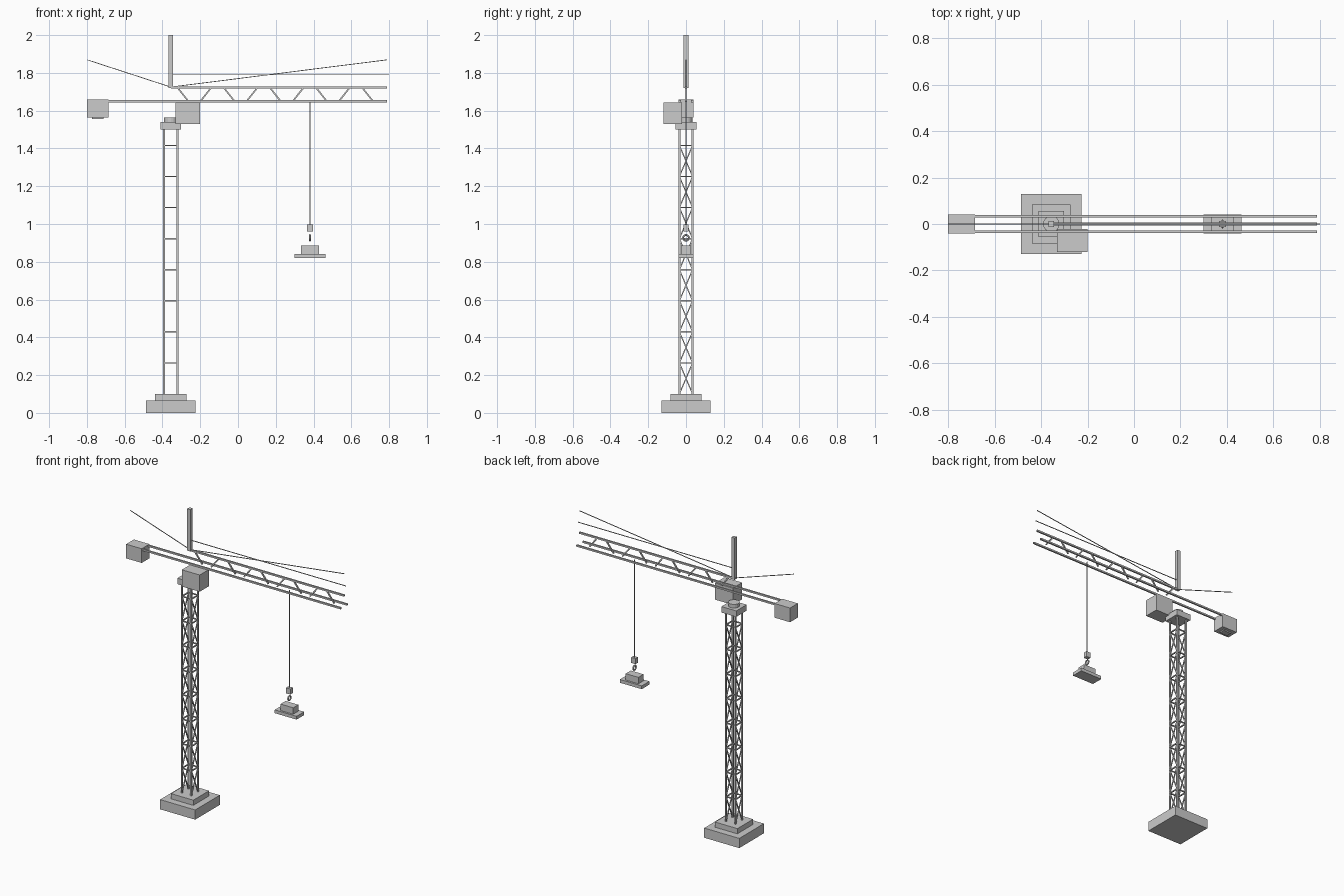
import bpy, bmesh, math
from mathutils import Vector, Matrix

if "Cube" in bpy.data.objects:
    bpy.data.objects.remove(bpy.data.objects["Cube"])

grey = bpy.data.materials.new("light_grey")
grey.diffuse_color = (0.6, 0.6, 0.6, 1)
grey.use_nodes = True
grey.node_tree.nodes["Principled BSDF"].inputs["Base Color"].default_value = grey.diffuse_color

CX = -0.356          # tower axis


def finish(name, bm):
    bmesh.ops.recalc_face_normals(bm, faces=bm.faces)
    me = bpy.data.meshes.new(name)
    bm.to_mesh(me)
    bm.free()
    me.materials.append(grey)
    ob = bpy.data.objects.new(name, me)
    bpy.context.collection.objects.link(ob)
    return ob


def box(name, x0, x1, y0, y1, z0, z1):
    bm = bmesh.new()
    m = Matrix.Translation(((x0 + x1) / 2, (y0 + y1) / 2, (z0 + z1) / 2))
    m = m @ Matrix.Diagonal((x1 - x0, y1 - y0, z1 - z0, 1))
    bmesh.ops.create_cube(bm, size=1, matrix=m)
    return finish(name, bm)


def beams(name, pairs, w):
    """Square bars of width w between pairs of points, as one object."""
    bm = bmesh.new()
    for a, b in pairs:
        a, b = Vector(a), Vector(b)
        d = b - a
        z = d.normalized()
        ref = Vector((0, 1, 0)) if abs(z.y) < 0.9 else Vector((1, 0, 0))
        x = ref.cross(z).normalized()
        rot = Matrix((x, z.cross(x), z)).transposed().to_4x4()
        m = Matrix.Translation((a + b) / 2) @ rot @ Matrix.Diagonal((w, w, d.length, 1))
        bmesh.ops.create_cube(bm, size=1, matrix=m)
    return finish(name, bm)


# Foundation
box("base_slab", CX - .13, CX + .13, -.13, .13, 0, .065)
box("base_plinth", CX - .083, CX + .083, -.083, .083, .065, .10)

# Tower: four legs, horizontal rings, crossed braces on the two x sides
H = 0.035
corners = [(CX - H, -H), (CX + H, -H), (CX + H, H), (CX - H, H)]
beams("tower_legs", [((x, y, .09), (x, y, 1.505)) for x, y in corners], .010)
STEP = 0.1645
rings, braces = [], []
for k in range(8):
    z0, z1 = .10 + k * STEP, .10 + (k + 1) * STEP
    for i in range(4):
        rings.append(((*corners[i], z1), (*corners[(i + 1) % 4], z1)))
    for x in (CX - H, CX + H):
        braces.append(((x, -H, z0), (x, H, z1)))
        braces.append(((x, H, z0), (x, -H, z1)))
beams("tower_rings", rings, .007)
beams("tower_braces", braces, .006)

# Tower head and turntable
box("tower_cap", CX - .055, CX + .055, -.055, .055, 1.50, 1.54)
bm = bmesh.new()
bmesh.ops.create_cone(bm, cap_ends=True, segments=16, radius1=.035, radius2=.035,
                      depth=.024, matrix=Matrix.Translation((CX, 0, 1.552)))
finish("turntable", bm)

# Cab and counterweight
box("cab", -.332, -.20, -.12, -.022, 1.53, 1.642)
box("counterweight", -.80, -.685, -.041, .041, 1.563, 1.658)
box("counterweight_foot", -.772, -.712, -.02, .02, 1.555, 1.563)

# Jib chords and zigzag bracing
beams("jib_lower_chords", [((-.80, y, 1.65), (.788, y, 1.65)) for y in (-.033, .033)], .011)
beams("jib_upper_chord", [((CX, 0, 1.723), (.788, 0, 1.723))], .011)
zigzag = []
for k in range(9):
    c, s = -.292 + k * .1222, .029 * (-1) ** k
    zigzag.append(((c - s, 0, 1.723), (c + s, 0, 1.65)))
beams("jib_braces", zigzag, .008)

# Mast and stay cables
box("mast", CX - .012, CX + .012, -.012, .012, 1.72, 2.0)
beams("stay_cables", [((-.798, 0, 1.869), (CX, 0, 1.725)),
                      ((CX, 0, 1.725), (.788, 0, 1.869)),
                      ((CX, 0, 1.79), (.80, 0, 1.79))], .004)

# Hoist cable, hook block and hook ring
HX = 0.381
beams("hoist_cable", [((HX, 0, .99), (HX, 0, 1.65))], .004)
box("hook_block", HX - .016, HX + .016, -.013, .013, .96, .997)
bm = bmesh.new()
N, M, R, r = 14, 6, .015, .005
grid = []
for i in range(N):
    a = 2 * math.pi * i / N
    row = []
    for j in range(M):
        b = 2 * math.pi * j / M
        q = R + r * math.cos(b)
        row.append(bm.verts.new((HX + r * math.sin(b), q * math.cos(a), .927 + q * math.sin(a))))
    grid.append(row)
for i in range(N):
    for j in range(M):
        n, m = (i + 1) % N, (j + 1) % M
        bm.faces.new((grid[i][j], grid[n][j], grid[n][m], grid[i][m]))
finish("hook_ring", bm)

# Suspended load
box("load_crate", HX - .047, HX + .047, -.027, .027, .84, .885)
box("load_pallet", HX - .081, HX + .081, -.04, .04, .82, .842)
